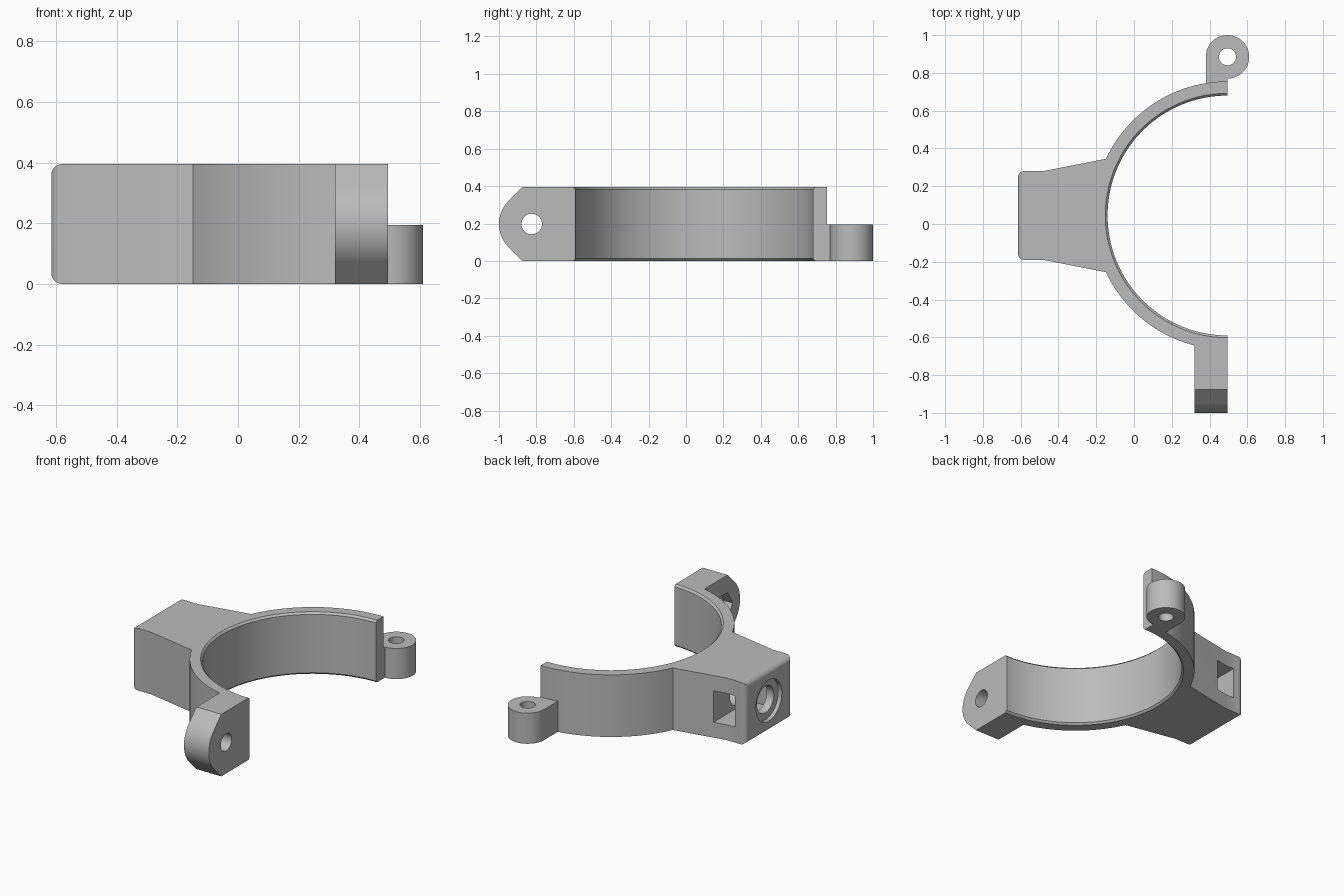
import bpy
import bmesh
from math import sin, cos, radians, hypot

default = bpy.data.objects.get("Cube")
if default:
    bpy.data.objects.remove(default, do_unlink=True)

HEIGHT = 0.395
MID = HEIGHT / 2
CX, CY = 0.495, 0.045            # centre of the clamp ring
R_IN, R_OUT = 0.635, 0.71
END = -0.615                     # outer end of the mounting arm

grey = bpy.data.materials.new("plain_grey")
grey.use_nodes = True
grey.diffuse_color = (0.5, 0.5, 0.5, 1)
grey.node_tree.nodes["Principled BSDF"].inputs["Base Color"].default_value = (0.5, 0.5, 0.5, 1)


def arc(cx, cy, r, start, stop, steps):
    angles = [radians(start + (stop - start) * i / steps) for i in range(steps + 1)]
    return [(cx + r * cos(a), cy + r * sin(a)) for a in angles]


def circle(cx, cy, r, sides=48, turn=0):
    return arc(cx, cy, r, turn, turn + 360, sides)[:-1]


def prism(name, outline, low, high, axis="z", finish=None):
    """Extrude a 2D outline along z (outline in x, y) or x (outline in y, z)."""
    bm = bmesh.new()

    def place(u, v, w):
        return (u, v, w) if axis == "z" else (w, u, v)

    face = bm.faces.new([bm.verts.new(place(u, v, low)) for u, v in outline])
    top = bmesh.ops.extrude_face_region(bm, geom=[face])["geom"]
    moved = [g for g in top if isinstance(g, bmesh.types.BMVert)]
    bmesh.ops.translate(bm, verts=moved, vec=place(0, 0, high - low))
    bmesh.ops.recalc_face_normals(bm, faces=bm.faces)
    if finish:
        finish(bm)
    mesh = bpy.data.meshes.new(name)
    bm.to_mesh(mesh)
    bm.free()
    mesh.materials.append(grey)
    obj = bpy.data.objects.new(name, mesh)
    bpy.context.collection.objects.link(obj)
    return obj


def combine(target, other, operation):
    """Apply a boolean and discard the second object."""
    other.hide_render = True
    mod = target.modifiers.new("Boolean", "BOOLEAN")
    mod.object, mod.operation, mod.solver = other, operation, "EXACT"
    bpy.ops.object.select_all(action="DESELECT")
    bpy.context.view_layer.objects.active = target
    target.select_set(True)
    bpy.ops.object.modifier_apply(modifier=mod.name)
    bpy.data.objects.remove(other, do_unlink=True)


def soften_body(bm):
    """Round the arm's end face and chamfer the bore's rims."""
    def on_end(v):
        return abs(v.co.x - END) < 1e-4

    def on_bore(v):
        return abs(hypot(v.co.x - CX, v.co.y - CY) - R_IN) < 1e-4

    rims = [e for e in bm.edges if all(on_bore(v) for v in e.verts)
            and abs(e.verts[0].co.z - e.verts[1].co.z) < 1e-4]
    bmesh.ops.bevel(bm, geom=rims, offset=0.012, segments=1, affect="EDGES")
    ends = [e for e in bm.edges if all(on_end(v) for v in e.verts)]
    bmesh.ops.bevel(bm, geom=ends, offset=0.035, segments=8, profile=0.5, affect="EDGES")


# Half ring with the tapered mounting arm
outline = arc(CX, CY, R_OUT, 90, 155, 28)
outline += [(-0.48, CY + 0.235), (END, CY + 0.235), (END, CY - 0.235), (-0.48, CY - 0.235)]
outline += arc(CX, CY, R_OUT, 205, 270, 28)
outline += arc(CX, CY, R_IN, 270, 90, 72)
body = prism("clamp_body", outline, 0, HEIGHT, finish=soften_body)

# Front bolt tab with rounded nose
TAB_Y = -0.825
profile = [(-0.62, 0), (-0.62, HEIGHT), (-0.875, HEIGHT)]
profile += arc(TAB_Y, MID, 0.175, 135, 225, 20) + [(-0.875, 0)]
combine(body, prism("front_tab", profile, 0.32, CX, "x"), "UNION")

# Rear hinge lug
LUG_Y = 0.885
lug = [(0.38, 0.71), (CX, 0.71), (CX, LUG_Y - 0.115)]
lug += arc(CX, LUG_Y, 0.115, -90, 180, 40)[1:]
combine(body, prism("hinge_lug", lug, 0, 0.195), "UNION")

# Holes: lug pin, tab bolt with hex nut recess, arm bolt with counterbore and nut slot
slot = [(-0.54, CY - 0.11), (-0.40, CY - 0.11), (-0.40, 0.5), (-0.54, 0.5)]
cutters = [
    prism("pin_hole", circle(CX, LUG_Y, 0.045), -0.1, 0.3),
    prism("tab_hole", circle(TAB_Y, MID, 0.055), 0.2, 0.6, "x"),
    prism("hex_recess", circle(TAB_Y, MID, 0.1, 6), 0.2, 0.38, "x"),
    prism("counterbore", circle(CY, MID, 0.13), -0.7, END + 0.025, "x"),
    prism("arm_hole", circle(CY, MID, 0.085), -0.7, -0.27, "x"),
    prism("nut_slot", slot, MID - 0.1, MID + 0.1),
]
for cutter in cutters:
    combine(body, cutter, "DIFFERENCE")

# Smooth curved walls, keep crisp edges
bpy.ops.object.select_all(action="DESELECT")
body.select_set(True)
bpy.context.view_layer.objects.active = body
bpy.ops.object.shade_smooth_by_angle(angle=radians(20))
normals = body.modifiers.new("Weighted Normals", "WEIGHTED_NORMAL")
normals.keep_sharp = True
